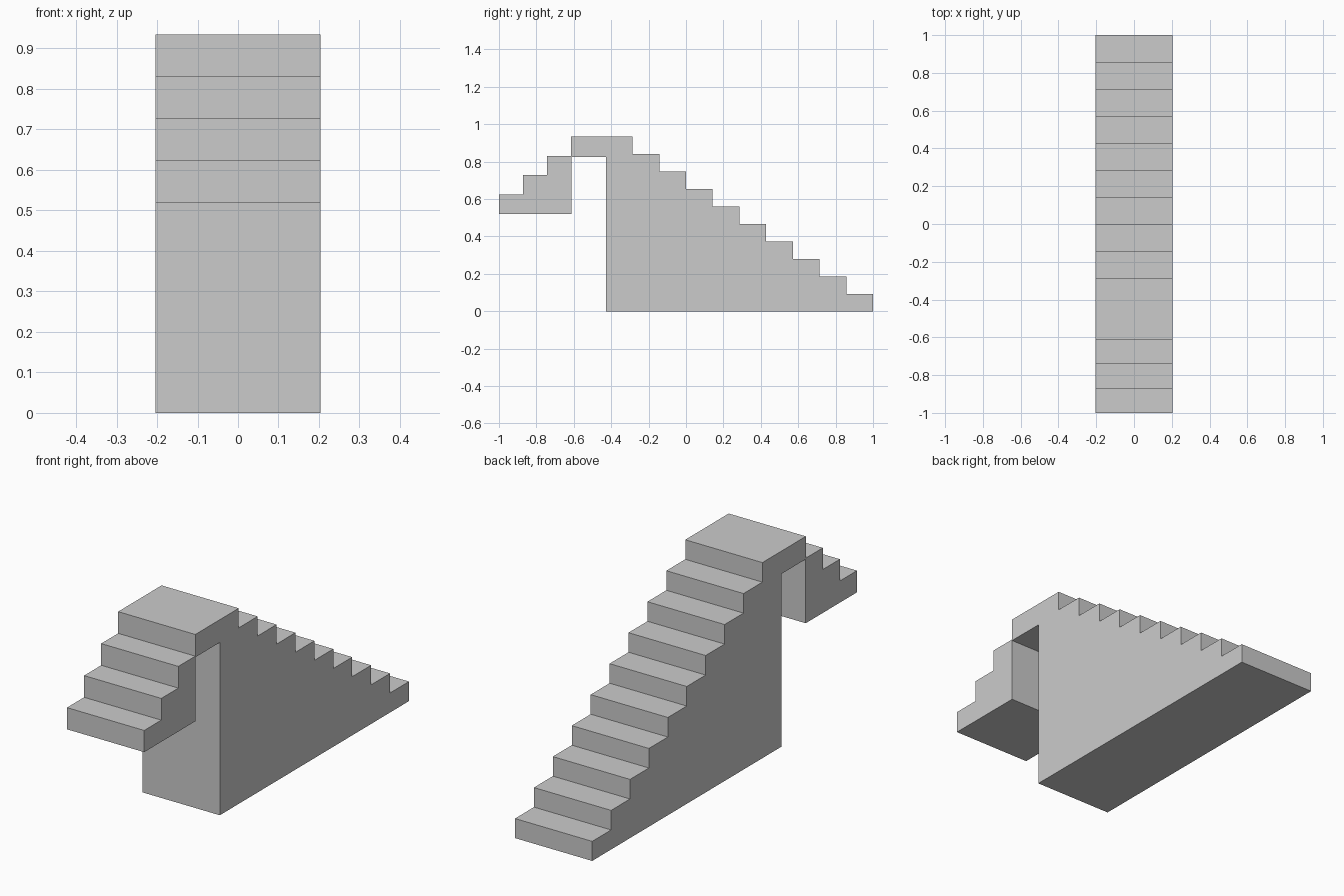
import bpy, bmesh

if "Cube" in bpy.data.objects:
    bpy.data.objects.remove(bpy.data.objects["Cube"])

HALF_WIDTH = 0.204
TOP = 0.935                 # landing height
BACK_STEPS, BACK_RUN = 10, 1 / 7
FRONT_STEPS, FRONT_RUN, FRONT_BASE = 3, 0.129, 0.52
FRONT_RISE = (TOP - FRONT_BASE) / (FRONT_STEPS + 1)
LANDING_FRONT = -1 + FRONT_STEPS * FRONT_RUN
WALL = 1 - BACK_STEPS * BACK_RUN
LANDING_UNDERSIDE = 0.826


def extrude_profile(name, profile, half_width):
    """Extrude a closed (y, z) outline across x."""
    bm = bmesh.new()
    face = bm.faces.new([bm.verts.new((-half_width, y, z)) for y, z in profile])
    new = bmesh.ops.extrude_face_region(bm, geom=[face])["geom"]
    verts = [g for g in new if isinstance(g, bmesh.types.BMVert)]
    bmesh.ops.translate(bm, verts=verts, vec=(2 * half_width, 0, 0))
    bmesh.ops.recalc_face_normals(bm, faces=bm.faces)
    mesh = bpy.data.meshes.new(name)
    bm.to_mesh(mesh)
    bm.free()
    obj = bpy.data.objects.new(name, mesh)
    bpy.context.collection.objects.link(obj)
    return obj


# Underside: main wall, landing soffit, hanging front flight
profile = [(1, 0), (WALL, 0), (WALL, LANDING_UNDERSIDE),
           (LANDING_FRONT, LANDING_UNDERSIDE),
           (LANDING_FRONT, FRONT_BASE), (-1, FRONT_BASE)]

# Short front flight, rising to the landing
for i in range(FRONT_STEPS):
    y, z = -1 + i * FRONT_RUN, FRONT_BASE + (i + 1) * FRONT_RISE
    # the last tread runs just under the landing front, which joins the flights
    y_end = y + FRONT_RUN - (0.001 if i == FRONT_STEPS - 1 else 0)
    profile += [(y, z), (y_end, z)]
profile.append((LANDING_FRONT - 0.001, TOP))

# Long back flight, descending from the landing to the ground
for i in range(BACK_STEPS - 1):
    y, z = WALL + (i + 1) * BACK_RUN, TOP * (BACK_STEPS - i) / BACK_STEPS
    profile += [(y, z), (y, z - TOP / BACK_STEPS)]
profile.append((1, TOP / BACK_STEPS))

extrude_profile("double_staircase", profile, HALF_WIDTH)
